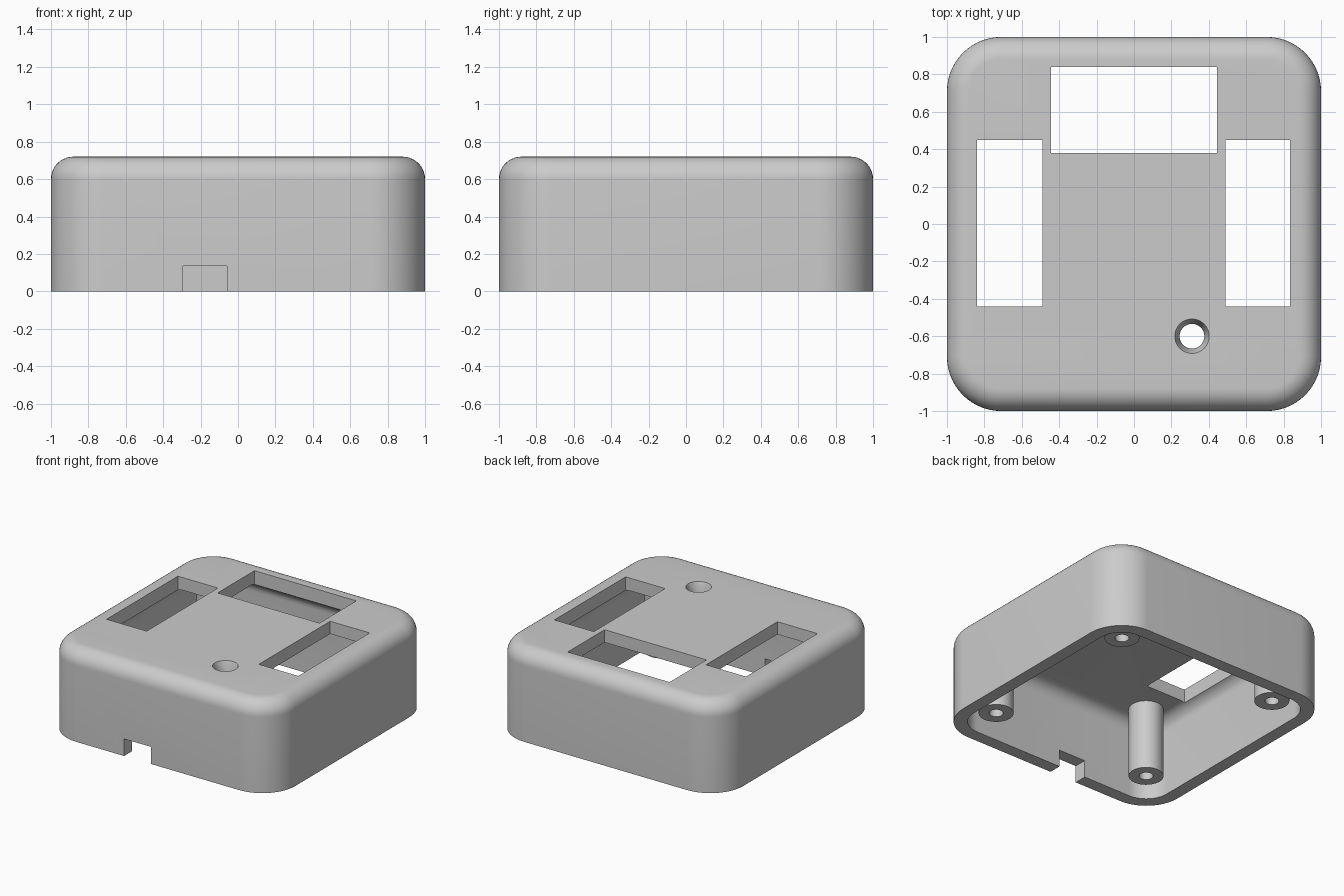
import bpy, bmesh, math

if "Cube" in bpy.data.objects:
    bpy.data.objects.remove(bpy.data.objects["Cube"], do_unlink=True)

HEIGHT, WALL = 0.72, 0.10
CORNER, FILLET = 0.29, 0.12
POST_POS, POST_R, POST_HOLE_R, POST_Z = 0.70, 0.125, 0.05, 0.07

grey = bpy.data.materials.new("grey plastic")
grey.use_nodes = True
colour = (0.6, 0.6, 0.6, 1)
grey.diffuse_color = colour
grey.node_tree.nodes["Principled BSDF"].inputs["Base Color"].default_value = colour


def make(name, bm):
    bmesh.ops.recalc_face_normals(bm, faces=bm.faces)
    mesh = bpy.data.meshes.new(name)
    bm.to_mesh(mesh)
    bm.free()
    mesh.materials.append(grey)
    obj = bpy.data.objects.new(name, mesh)
    bpy.context.scene.collection.objects.link(obj)
    return obj


def loft(name, rings):
    """Skin a list of equal-length point rings and cap both ends."""
    bm = bmesh.new()
    loops = [[bm.verts.new(p) for p in ring] for ring in rings]
    n = len(loops[0])
    for a, b in zip(loops, loops[1:]):
        for i in range(n):
            j = (i + 1) % n
            bm.faces.new((a[i], a[j], b[j], b[i]))
    bm.faces.new(loops[0])
    bm.faces.new(loops[-1])
    return make(name, bm)


def rounded_square(inset, z, steps=14):
    """Square ring with round corners, offset inwards by inset."""
    radius, c = CORNER - inset, 1 - CORNER
    points = []
    for k, (sx, sy) in enumerate(((1, 1), (-1, 1), (-1, -1), (1, -1))):
        for i in range(steps + 1):
            a = math.pi / 2 * (k + i / steps)
            points.append((sx * c + radius * math.cos(a),
                           sy * c + radius * math.sin(a), z))
    return points


def fillet_rings(inset, top, radius, steps=10):
    rings = []
    for i in range(steps + 1):
        a = math.pi / 2 * i / steps
        rings.append(rounded_square(inset + radius * (1 - math.cos(a)),
                                    top - radius * (1 - math.sin(a))))
    return rings


def lathe(name, x, y, profile, n=48):
    angles = [2 * math.pi * i / n for i in range(n)]
    return loft(name, [[(x + r * math.cos(a), y + r * math.sin(a), z)
                        for a in angles] for r, z in profile])


def box(name, x0, x1, y0, y1, z0, z1):
    return loft(name, [[(x0, y0, z), (x1, y0, z), (x1, y1, z), (x0, y1, z)]
                       for z in (z0, z1)])


def smooth(obj):
    bpy.ops.object.select_all(action='DESELECT')
    obj.select_set(True)
    bpy.context.view_layer.objects.active = obj
    bpy.ops.object.shade_smooth_by_angle(angle=math.radians(30))


# Hollow shell: inner ceiling, inner wall, bottom rim, outer wall, top
inner = fillet_rings(WALL, HEIGHT - WALL, 0.10)[::-1]
shell = loft("case_shell", inner + [rounded_square(WALL, 0), rounded_square(0, 0)]
             + fillet_rings(0, HEIGHT, FILLET))

# Openings: three windows, the cable notch and a countersunk button hole
cutters = [
    box("back_window_cutter", -0.445, 0.445, 0.38, 0.84, 0.5, 0.9),
    box("left_window_cutter", 0.49, 0.835, -0.44, 0.45, 0.5, 0.9),
    box("right_window_cutter", -0.84, -0.49, -0.44, 0.45, 0.5, 0.9),
    box("cable_notch_cutter", -0.295, -0.06, -1.1, -0.85, -0.1, 0.135),
    lathe("button_hole_cutter", 0.31, -0.60,
          [(0.066, 0.5), (0.066, HEIGHT - 0.07), (0.092, HEIGHT), (0.092, 0.8)]),
]
for cutter in cutters:
    cutter.hide_render = True
    mod = shell.modifiers.new(cutter.name, 'BOOLEAN')
    mod.operation = 'DIFFERENCE'
    mod.solver = 'EXACT'
    mod.object = cutter

# Bake the cuts, then drop the cutters
graph = bpy.context.evaluated_depsgraph_get()
baked = bpy.data.meshes.new_from_object(shell.evaluated_get(graph))
shell.modifiers.clear()
shell.data = baked
for cutter in cutters:
    bpy.data.objects.remove(cutter, do_unlink=True)
smooth(shell)

# Four screw posts with blind holes, sunk slightly into the ceiling
for side, sx in (("left", 1), ("right", -1)):
    for end, sy in (("front", -1), ("back", 1)):
        smooth(lathe(f"{end}_{side}_screw_post", sx * POST_POS, sy * POST_POS,
                     [(POST_R, HEIGHT - WALL + 0.03), (POST_R, POST_Z),
                      (POST_HOLE_R, POST_Z), (POST_HOLE_R, 0.55)]))
